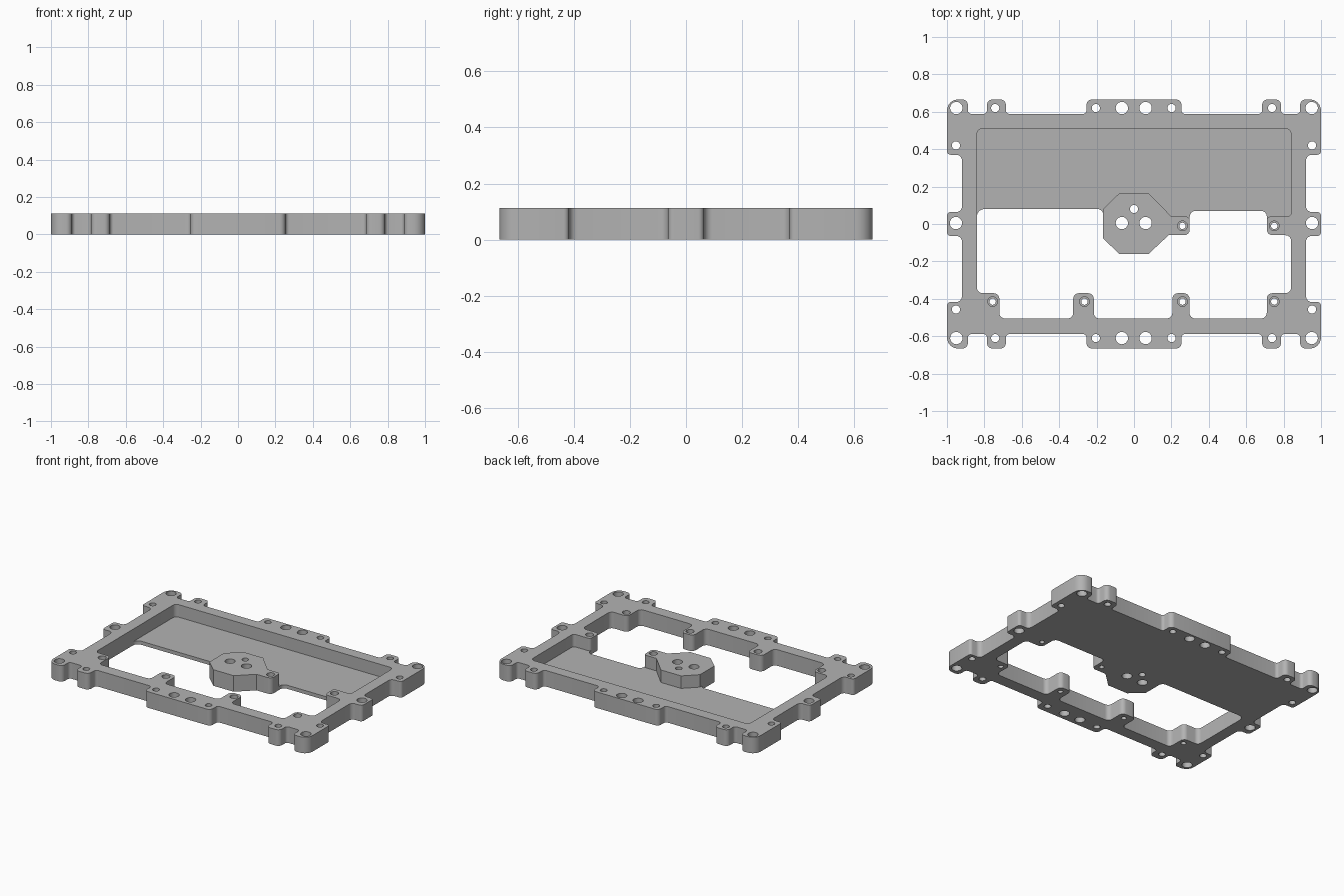
import bpy
import bmesh
import math
from mathutils import Vector

HEIGHT = 0.112
FLOOR = 0.025

cube = bpy.data.objects.get("Cube")
if cube:
    bpy.data.objects.remove(cube, do_unlink=True)

grey = bpy.data.materials.new("plain grey")
grey.use_nodes = True
grey.diffuse_color = (0.45, 0.45, 0.45, 1)
grey.node_tree.nodes["Principled BSDF"].inputs["Base Color"].default_value = grey.diffuse_color


def rounded(corners, steps=6):
    """Closed outline from (x, y, radius) corners, each replaced by an arc."""
    path = []
    for i, (x, y, r) in enumerate(corners):
        p = Vector((x, y))
        if r == 0:
            path.append(p)
            continue
        a = (Vector(corners[i - 1][:2]) - p).normalized()
        b = (Vector(corners[(i + 1) % len(corners)][:2]) - p).normalized()
        half = a.angle(b) / 2
        centre = p + (a + b).normalized() * r / math.sin(half)
        start = p + a * r / math.tan(half) - centre
        end = p + b * r / math.tan(half) - centre
        sweep = math.atan2(start.x * end.y - start.y * end.x, start.dot(end))
        for k in range(steps + 1):
            t = sweep * k / steps
            c, s = math.cos(t), math.sin(t)
            path.append(centre + Vector((start.x * c - start.y * s, start.x * s + start.y * c)))
    return [p for i, p in enumerate(path) if (p - path[i - 1]).length > 1e-5]


def circle(x, y, r, n=24):
    return [Vector((x + r * math.cos(math.tau * k / n), y + r * math.sin(math.tau * k / n)))
            for k in range(n)]


def slab(name, outlines, height):
    """Extrude a flat outline, with inner outlines as holes, up from the ground."""
    curve = bpy.data.curves.new(name, "CURVE")
    curve.dimensions = "2D"
    curve.fill_mode = "BOTH"
    curve.extrude = height / 2
    for outline in outlines:
        spline = curve.splines.new("POLY")
        spline.points.add(len(outline) - 1)
        for point, p in zip(spline.points, outline):
            point.co = (p.x, p.y, 0, 1)
        spline.use_cyclic_u = True
    temp = bpy.data.objects.new(name + " profile", curve)
    bpy.context.collection.objects.link(temp)
    graph = bpy.context.evaluated_depsgraph_get()
    mesh = bpy.data.meshes.new_from_object(temp.evaluated_get(graph))
    bpy.data.objects.remove(temp, do_unlink=True)
    bm = bmesh.new()
    bm.from_mesh(mesh)
    bmesh.ops.remove_doubles(bm, verts=bm.verts, dist=1e-5)
    bmesh.ops.translate(bm, verts=bm.verts, vec=(0, 0, height / 2))
    bmesh.ops.recalc_face_normals(bm, faces=bm.faces)
    bm.to_mesh(mesh)
    bm.free()
    mesh.name = name
    mesh.materials.clear()
    mesh.materials.append(grey)
    obj = bpy.data.objects.new(name, mesh)
    bpy.context.collection.objects.link(obj)
    bpy.ops.object.select_all(action="DESELECT")
    obj.select_set(True)
    bpy.context.view_layer.objects.active = obj
    bpy.ops.object.shade_smooth_by_angle(angle=math.radians(30))
    return obj


# Outer outline: one end row of tabs, the side tabs, then mirrored
R, F = 0.03, 0.02
TOP, EDGE, SIDE = 0.666, 0.588, 0.92
row = [(0.254, TOP, R), (0.254, EDGE, F)]
for x0, x1 in ((0.685, 0.786),):
    row += [(x0, EDGE, F), (x0, TOP, R), (x1, TOP, R), (x1, EDGE, F)]
row += [(0.888, EDGE, F), (0.888, TOP, R), (1, TOP, 0.06)]
side = [(1, 0.37, F), (SIDE, 0.37, R), (SIDE, 0.064, R), (1, 0.064, F),
        (1, -0.064, F), (SIDE, -0.064, R), (SIDE, -0.417, R), (1, -0.417, F)]
right = row + side + [(x, -y, r) for x, y, r in reversed(row)]
outer = rounded(right + [(-x, y, r) for x, y, r in reversed(right)])

# Inner outline with the screw bosses along the front rail
IN, BACK, RAIL, BOSS = 0.84, 0.51, -0.505, -0.37
inner = [(-IN, BACK, R), (IN, BACK, R), (IN, 0.04, F), (0.71, 0.04, F), (0.71, -0.06, R),
         (IN, -0.06, R), (IN, BOSS, R), (0.71, BOSS, R), (0.71, RAIL, R)]
for x1, x0 in ((0.297, 0.205), (-0.215, -0.325)):
    inner += [(x1, RAIL, R), (x1, BOSS, R), (x0, BOSS, R), (x0, RAIL, R)]
inner += [(-0.72, RAIL, R), (-0.72, BOSS, R), (-IN, BOSS, R)]

# Holes in the frame
BIG, SMALL, SCREW = 0.033, 0.022, 0.026
holes = []
for y in (0.62, -0.61):
    holes += [circle(x, y, SMALL) for x in (-0.742, -0.204, 0.201, 0.738)]
    holes += [circle(x, y, BIG) for x in (-0.95, -0.065, 0.062, 0.95)]
for s in (-1, 1):
    holes += [circle(s * 0.952, 0.005, BIG), circle(s * 0.952, 0.42, SMALL),
              circle(s * 0.952, -0.457, SMALL)]
frame_screws = [(-0.756, -0.415), (-0.265, -0.415), (0.259, -0.415), (0.75, -0.415), (0.75, -0.01)]
arm_screw = (0.259, -0.01)
holes += [circle(x, y, SCREW) for x, y in frame_screws]
slab("frame", [outer, rounded(inner)] + holes, HEIGHT)

# Octagonal centre boss with its screw arm
ARM = 0.298
boss_back = [(ARM, 0.04, F), (0.2, 0.04, 0), (0.078, 0.165, 0), (-0.078, 0.165, 0),
             (-0.165, 0.08, 0)]
boss_front = [(-0.165, -0.078, 0), (-0.078, -0.16, 0), (0.078, -0.16, 0), (0.185, -0.06, 0),
              (ARM, -0.06, R)]
boss_holes = [circle(-0.065, 0.005, BIG), circle(0.062, 0.005, BIG), circle(0, 0.08, SMALL),
              circle(*arm_screw, SCREW)]
slab("centre_boss", [rounded(boss_back + boss_front)] + boss_holes, HEIGHT)

# Thin pocket floor, fitted around the boss
floor = [(-IN, 0.04, 0), (-IN, BACK, R), (IN, BACK, R), (IN, 0.04, F), (0.71, 0.04, F),
         (0.71, 0.02, 0), (0.71, 0.07, R), (ARM, 0.07, R), (ARM, 0.02, 0)]
floor += boss_back + [(-0.165, 0.05, 0), (-0.165, 0.08, R), (-IN, 0.08, 0.04)]
slab("pocket_floor", [rounded(floor)], FLOOR)

# Narrow seats in the lower part of the stepped screw holes
for i, (x, y) in enumerate(frame_screws + [arm_screw]):
    slab(f"screw_seat_{i + 1}", [circle(x, y, SCREW), circle(x, y, 0.017)], HEIGHT * 0.6)
